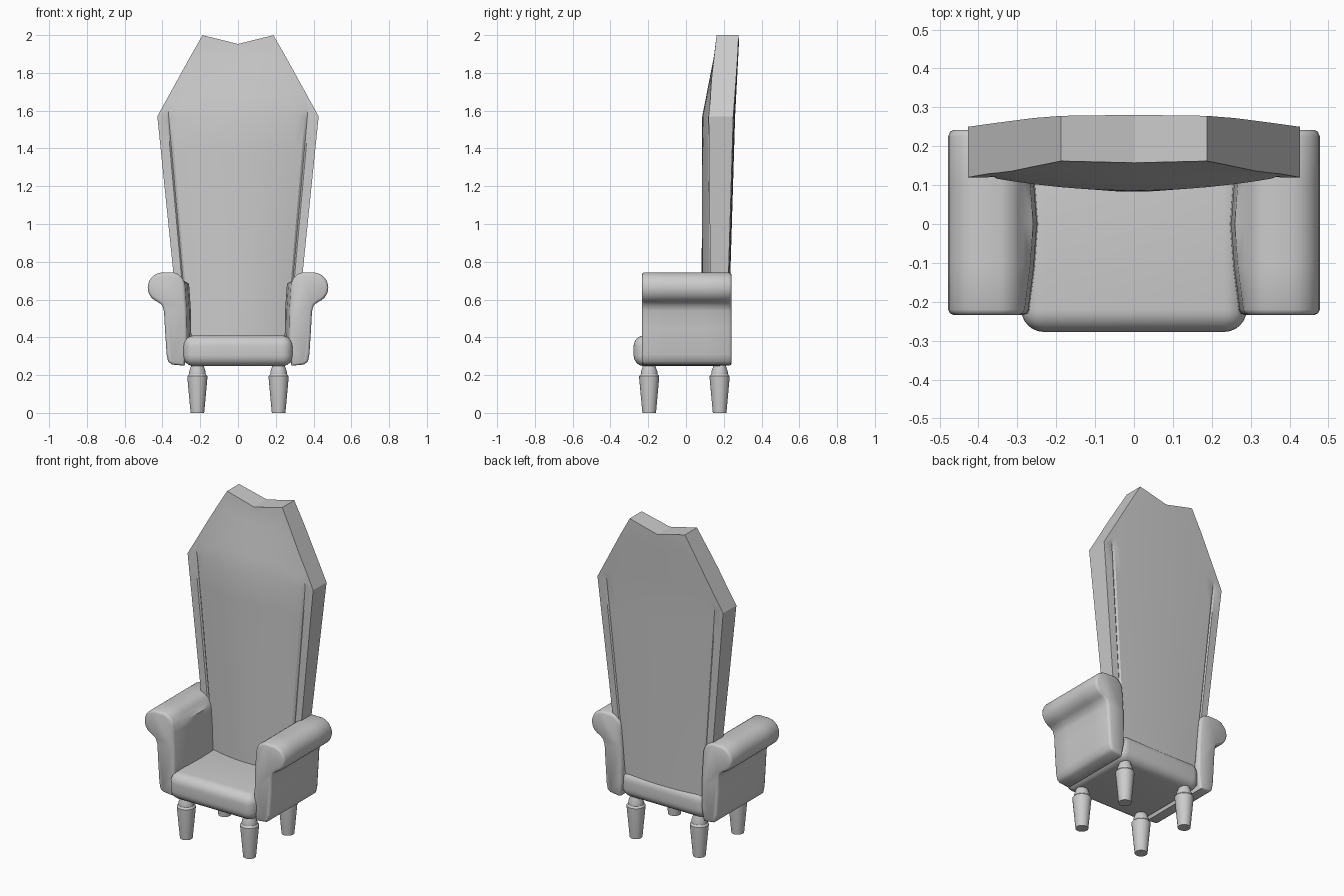
import bpy, bmesh, math

if "Cube" in bpy.data.objects:
    bpy.data.objects.remove(bpy.data.objects["Cube"])

def finish(bm, name, angle=35):
    bmesh.ops.remove_doubles(bm, verts=bm.verts, dist=1e-4)
    bmesh.ops.recalc_face_normals(bm, faces=bm.faces)
    me = bpy.data.meshes.new(name)
    bm.to_mesh(me)
    bm.free()
    ob = bpy.data.objects.new(name, me)
    bpy.context.collection.objects.link(ob)
    bpy.ops.object.select_all(action='DESELECT')
    bpy.context.view_layer.objects.active = ob
    ob.select_set(True)
    bpy.ops.object.shade_smooth_by_angle(angle=math.radians(angle))
    return ob

def lerp(z, pts):
    if z <= pts[0][0]:
        return pts[0][1]
    for (a, p), (b, q) in zip(pts, pts[1:]):
        if z <= b:
            return p + (q - p) * (z - a) / (b - a)
    return pts[-1][1]

# Seat cushion: rounded block
bm = bmesh.new()
bmesh.ops.create_cube(bm, size=1)
for v in bm.verts:
    v.co = (v.co.x * 0.58, v.co.y * 0.515 - 0.02, v.co.z * 0.163 + 0.3285)
bmesh.ops.bevel(bm, geom=bm.edges[:], offset=0.058, segments=6, profile=0.5, affect='EDGES')
finish(bm, "seat")

# Tall coffin-shaped backrest: padded front grid, gently bowed rear grid, joined by a rim
half = [0, 0.15, 0.3, 0.44, 0.6, 0.73, 0.83, 0.86, 0.88, 1]
cols = [-u for u in half[:0:-1]] + half
lower = [0.28, 0.5, 0.77, 1.0, 1.2, 1.4]
upper = [0, 0.25, 0.5, 0.75, 0.88, 1]
SHOULDER = 1.57

def back_point(u, row, front):
    if row < len(lower):
        z = lower[row]
        x = u * lerp(z, [(0.28, 0.295), (SHOULDER, 0.427)])
    else:
        x = u * 0.427
        roof = lerp(abs(x), [(0, 1.953), (0.19, 2.0), (0.427, SHOULDER)])
        z = SHOULDER + upper[row - len(lower)] * (roof - SHOULDER)
    seam = abs(u) == 0.86 and z < SHOULDER + 0.01
    if front:
        pad = max(0, 1 - (u / 0.87) ** 2) * lerp(z, [(0.77, 0.045), (SHOULDER, 0.034), (1.92, 0)])
        y = lerp(z, [(0.77, 0.128), (SHOULDER, 0.12), (2.0, 0.162)]) - pad + 0.008 * seam
    else:
        y = lerp(z, [(0.28, 0.213), (0.77, 0.226), (SHOULDER, 0.25), (1.95, 0.27)])
        y += 0.01 * (1 - u * u) - 0.006 * seam
    return (x, y, z)

bm = bmesh.new()
nr, nc = len(lower) + len(upper), len(cols)
grids = [[[bm.verts.new(back_point(u, r, f)) for u in cols] for r in range(nr)] for f in (True, False)]
for g in grids:
    for r in range(nr - 1):
        for c in range(nc - 1):
            bm.faces.new((g[r][c], g[r][c + 1], g[r + 1][c + 1], g[r + 1][c]))
border = [(0, c) for c in range(nc)] + [(r, nc - 1) for r in range(1, nr)]
border += [(nr - 1, c) for c in range(nc - 2, -1, -1)] + [(r, 0) for r in range(nr - 2, 0, -1)]
for (r, c), (s, d) in zip(border, border[1:] + border[:1]):
    bm.faces.new((grids[0][r][c], grids[0][s][d], grids[1][s][d], grids[1][r][c]))
finish(bm, "backrest", 25)

# Scroll arms: one cross-section lofted from front to rear, inner side swells in the middle
section = [(0.285, 0.25), (0.268, 0.34), (0.27, 0.45), (0.272, 0.55), (0.278, 0.64)]
section += [(0.355 + 0.075 * math.cos(math.radians(a)), 0.67 + 0.075 * math.sin(math.radians(a)))
            for a in range(170, 99, -14)]
section += [(0.398 + 0.08 * math.cos(math.radians(a)), 0.663 + 0.08 * math.sin(math.radians(a)))
            for a in range(84, -84, -14)]
section += [(0.402, 0.571), (0.392, 0.54), (0.387, 0.45), (0.378, 0.31), (0.37, 0.272), (0.35, 0.256)]

def inset(i, d):
    (ax, az), (bx, bz) = section[i - 1], section[(i + 1) % len(section)]
    tx, tz = bx - ax, bz - az
    n = math.hypot(tx, tz)
    x, z = section[i]
    return x + d * tz / n, z - d * tx / n

# y, inset of the outline, swelling of the inner face
stations = [(-0.234, 0.014, 0), (-0.23, 0.005, 0), (-0.22, 0, 0), (-0.11, 0, 0.014), (0, 0, 0.022),
            (0.11, 0, 0.014), (0.225, 0, 0), (0.237, 0.005, 0), (0.242, 0.014, 0)]
for side, label in ((-1, "left"), (1, "right")):
    bm = bmesh.new()
    rings = []
    for y, d, swell in stations:
        ring = []
        for i in range(len(section)):
            x, z = inset(i, d)
            if x < 0.285 and z > 0.3:
                x -= swell
            ring.append(bm.verts.new((side * x, y, z)))
        rings.append(ring)
    for a, b in zip(rings, rings[1:]):
        for i in range(len(a)):
            bm.faces.new((a[i - 1], a[i], b[i], b[i - 1]))
    bm.faces.new(rings[0])
    bm.faces.new(rings[-1])
    finish(bm, label + "_arm", 40)

# Turned legs
leg = [(0.036, 0), (0.053, 0.185), (0.053, 0.194), (0.044, 0.205), (0.043, 0.22), (0.036, 0.24), (0.03, 0.262)]
for sx, a in ((-1, "left"), (1, "right")):
    for y, b in ((-0.195, "front"), (0.178, "rear")):
        bm = bmesh.new()
        rings = [[bm.verts.new((sx * 0.215 + r * math.cos(k * math.pi / 12),
                                y + r * math.sin(k * math.pi / 12), z)) for k in range(24)] for r, z in leg]
        for p, q in zip(rings, rings[1:]):
            for k in range(24):
                bm.faces.new((p[k - 1], p[k], q[k], q[k - 1]))
        bm.faces.new(rings[0])
        bm.faces.new(rings[-1])
        finish(bm, f"{b}_{a}_leg")
